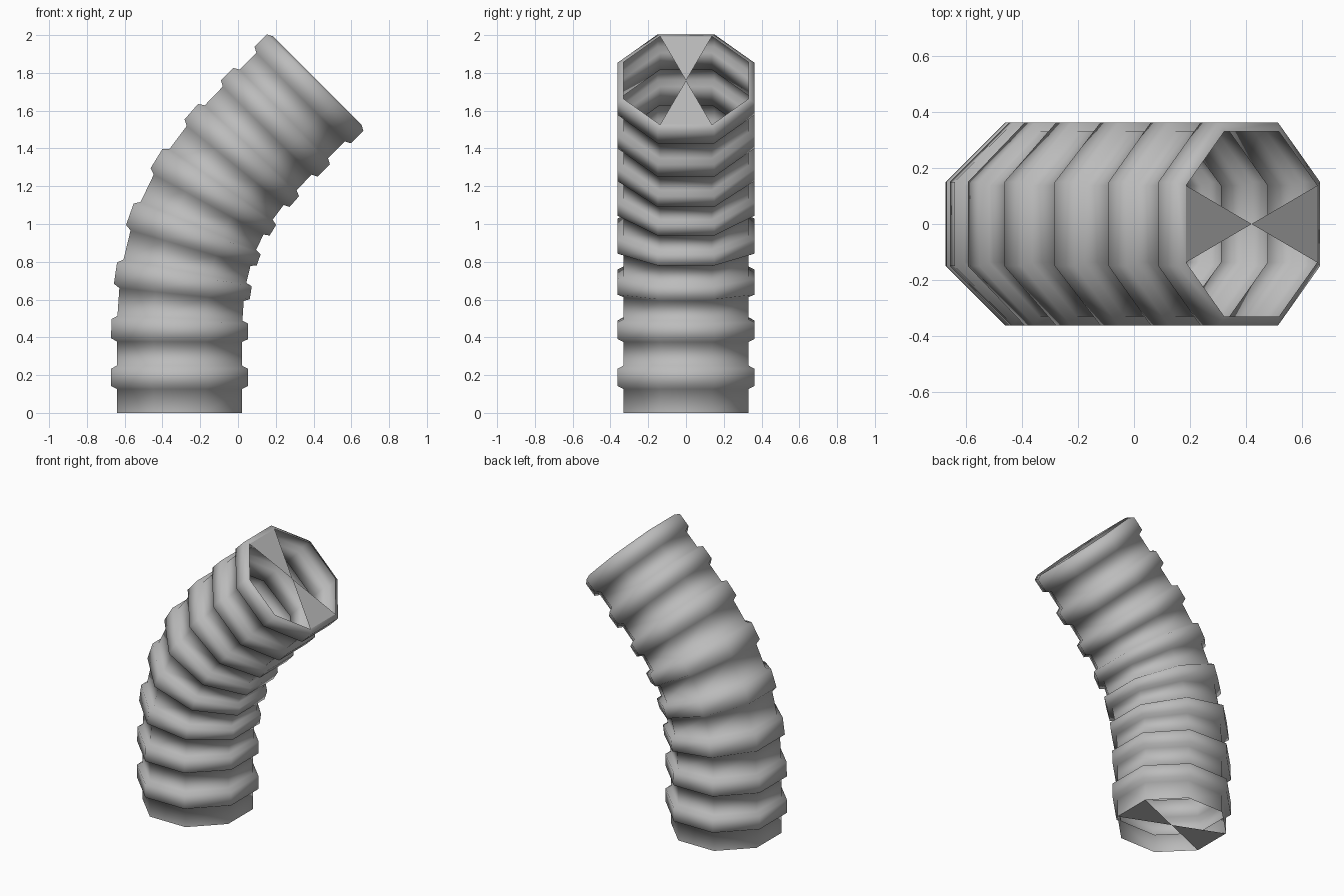
import bpy
import bmesh
import math
from mathutils import Vector

cube = bpy.data.objects.get("Cube")
if cube:
    bpy.data.objects.remove(cube, do_unlink=True)

SIDES, RIBS = 8, 8
LENGTH = 2.004
PITCH = LENGTH / RIBS
BEND_START, BEND_END, BEND_ANGLE = 0.316, 1.686, math.radians(45)
BASE = Vector((-0.31, 0, 0))
INNER, OUTER = 0.331, 0.362            # apothems of groove and rib
# One corrugation: (distance along the pitch, apothem)
RIB_PROFILE = [(0.126, INNER), (0.142, OUTER), (0.234, OUTER), (PITCH, INNER)]

grey = bpy.data.materials.new("plain_grey")
grey.use_nodes = True
grey.diffuse_color = (0.5, 0.5, 0.5, 1)
grey.node_tree.nodes["Principled BSDF"].inputs["Base Color"].default_value = (0.5, 0.5, 0.5, 1)


def tilt(s):
    """Lean of the centreline at arc length s, eased in and out."""
    t = min(max((s - BEND_START) / (BEND_END - BEND_START), 0), 1)
    return BEND_ANGLE * t * t * (3 - 2 * t)


def centre(s, steps=200):
    """Centreline position by summing short steps."""
    d = s / steps
    p = BASE.copy()
    for i in range(steps):
        a = tilt((i + 0.5) * d)
        p += Vector((math.sin(a), 0, math.cos(a))) * d
    return p


def section(s, apothem):
    """Octagon square to the centreline, flats facing the four sides."""
    a, c = tilt(s), centre(s)
    across = Vector((math.cos(a), 0, -math.sin(a)))
    radius = apothem / math.cos(math.pi / SIDES)
    angles = [(k + 0.5) * math.tau / SIDES for k in range(SIDES)]
    return [c + across * (radius * math.cos(t)) + Vector((0, radius * math.sin(t), 0))
            for t in angles]


def finish(bm, name, smooth):
    mesh = bpy.data.meshes.new(name)
    for f in bm.faces:
        f.smooth = smooth
    bm.to_mesh(mesh)
    bm.free()
    mesh.materials.append(grey)
    obj = bpy.data.objects.new(name, mesh)
    bpy.context.collection.objects.link(obj)
    return obj


# Corrugated tube wall, open at both ends
stations = [(0, INNER)]
for n in range(RIBS):
    stations += [(n * PITCH + d, r) for d, r in RIB_PROFILE]
bm = bmesh.new()
rings = [[bm.verts.new(p) for p in section(s, r)] for s, r in stations]
for low, high in zip(rings, rings[1:]):
    for k in range(SIDES):
        j = (k + 1) % SIDES
        bm.faces.new((low[k], low[j], high[j], high[k]))
finish(bm, "corrugated_tube", True)


# Bow-tie webs across each open end
def end_web(name, s, flip):
    bm = bmesh.new()
    rim = section(s, INNER)
    hub = bm.verts.new(centre(s))
    for k in (SIDES - 1, SIDES // 2 - 1):
        pair = [bm.verts.new(rim[k]), bm.verts.new(rim[(k + 1) % SIDES])]
        if flip:
            pair.reverse()
        bm.faces.new((hub, *pair))
    finish(bm, name, False)


end_web("bottom_web", 0, True)
end_web("top_web", LENGTH, False)
